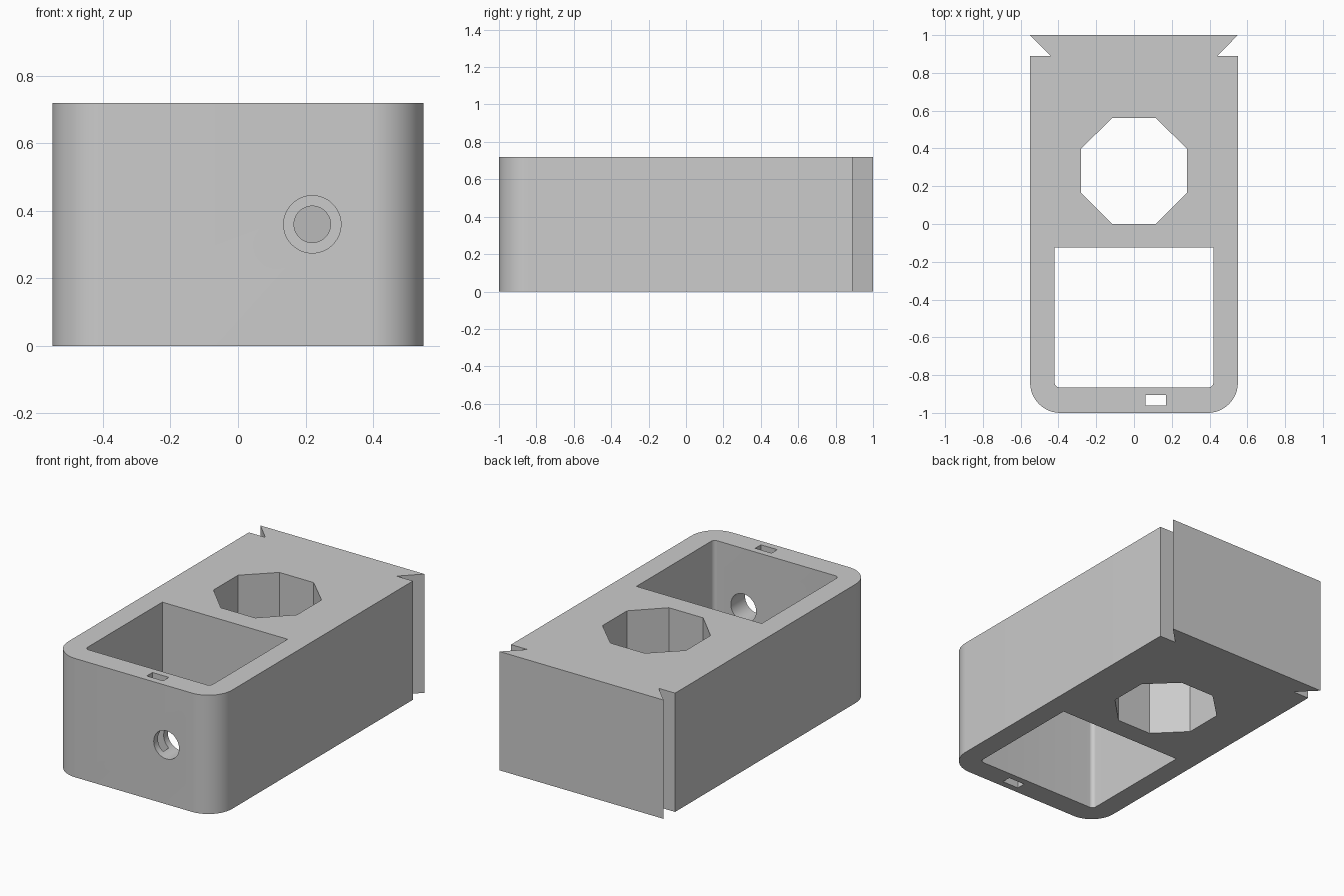
import bpy, bmesh, math

if "Cube" in bpy.data.objects:
    bpy.data.objects.remove(bpy.data.objects["Cube"], do_unlink=True)

HEIGHT = 0.72
HOLE_X, HOLE_Z = 0.22, 0.36


def corner(cx, cy, radius, start, steps=12):
    """Quarter-circle arc of points, counter-clockwise from a start angle."""
    angles = [math.radians(start + 90 * i / steps) for i in range(steps + 1)]
    return [(cx + radius * math.cos(a), cy + radius * math.sin(a)) for a in angles]


def round_front(half, y_front, radius):
    """Front edge of an outline with both corners rounded, from -x to +x."""
    y = y_front + radius
    return corner(radius - half, y, radius, 180) + corner(half - radius, y, radius, 270)


def prism(name, outline, z0, z1):
    """Extrude a flat outline straight up."""
    bm = bmesh.new()
    base = bm.faces.new([bm.verts.new((x, y, z0)) for x, y in outline])
    top = bmesh.ops.extrude_face_region(bm, geom=[base])["geom"]
    verts = [v for v in top if isinstance(v, bmesh.types.BMVert)]
    bmesh.ops.translate(bm, verts=verts, vec=(0, 0, z1 - z0))
    bmesh.ops.recalc_face_normals(bm, faces=bm.faces)
    mesh = bpy.data.meshes.new(name)
    bm.to_mesh(mesh)
    bm.free()
    obj = bpy.data.objects.new(name, mesh)
    bpy.context.collection.objects.link(obj)
    return obj


def bore(name, radius, y0, y1):
    """Round cutter running front to back."""
    bpy.ops.mesh.primitive_cylinder_add(
        vertices=48, radius=radius, depth=y1 - y0,
        location=(HOLE_X, (y0 + y1) / 2, HOLE_Z), rotation=(math.pi / 2, 0, 0))
    obj = bpy.context.object
    obj.name = name
    return obj


# Block with rounded front corners and a dovetail lip at the back
outline = round_front(0.55, -1, 0.16)
outline += [(0.55, 0.89), (0.44, 0.89), (0.55, 1), (-0.55, 1), (-0.44, 0.89), (-0.55, 0.89)]
block = prism("block", outline, 0, HEIGHT)

# Openings through the block
low, high = -0.1, HEIGHT + 0.1
pocket = round_front(0.42, -0.865, 0.025) + [(0.42, -0.125), (-0.42, -0.125)]
octagon = [(-0.115, 0), (0.115, 0), (0.28, 0.165), (0.28, 0.4),
           (0.115, 0.56), (-0.115, 0.56), (-0.28, 0.4), (-0.28, 0.165)]
slot = [(0.06, -0.96), (0.17, -0.96), (0.17, -0.905), (0.06, -0.905)]
cutters = [
    prism("pocket_cutter", pocket, low, high),
    prism("octagon_cutter", octagon, low, high),
    prism("slot_cutter", slot, low, high),
    bore("front_hole_cutter", 0.085, -1.1, -0.5),
    bore("inner_hole_cutter", 0.054, -0.3, 0.25),
]
for cutter in cutters:
    cut = block.modifiers.new(cutter.name, "BOOLEAN")
    cut.operation = "DIFFERENCE"
    cut.solver = "EXACT"
    cut.object = cutter

# Apply the cuts and drop the cutters
bpy.context.view_layer.update()
evaluated = block.evaluated_get(bpy.context.evaluated_depsgraph_get())
cut_mesh = bpy.data.meshes.new_from_object(evaluated)
block.modifiers.clear()
block.data = cut_mesh
for cutter in cutters:
    bpy.data.objects.remove(cutter, do_unlink=True)

# One plain grey
grey = bpy.data.materials.new("plain grey")
grey.use_nodes = True
colour = (0.6, 0.6, 0.6, 1)
grey.diffuse_color = colour
grey.node_tree.nodes["Principled BSDF"].inputs["Base Color"].default_value = colour
block.data.materials.clear()
block.data.materials.append(grey)

# Smooth curves, sharp edges
bpy.ops.object.select_all(action="DESELECT")
block.select_set(True)
bpy.context.view_layer.objects.active = block
bpy.ops.object.shade_smooth_by_angle(angle=math.radians(30))
